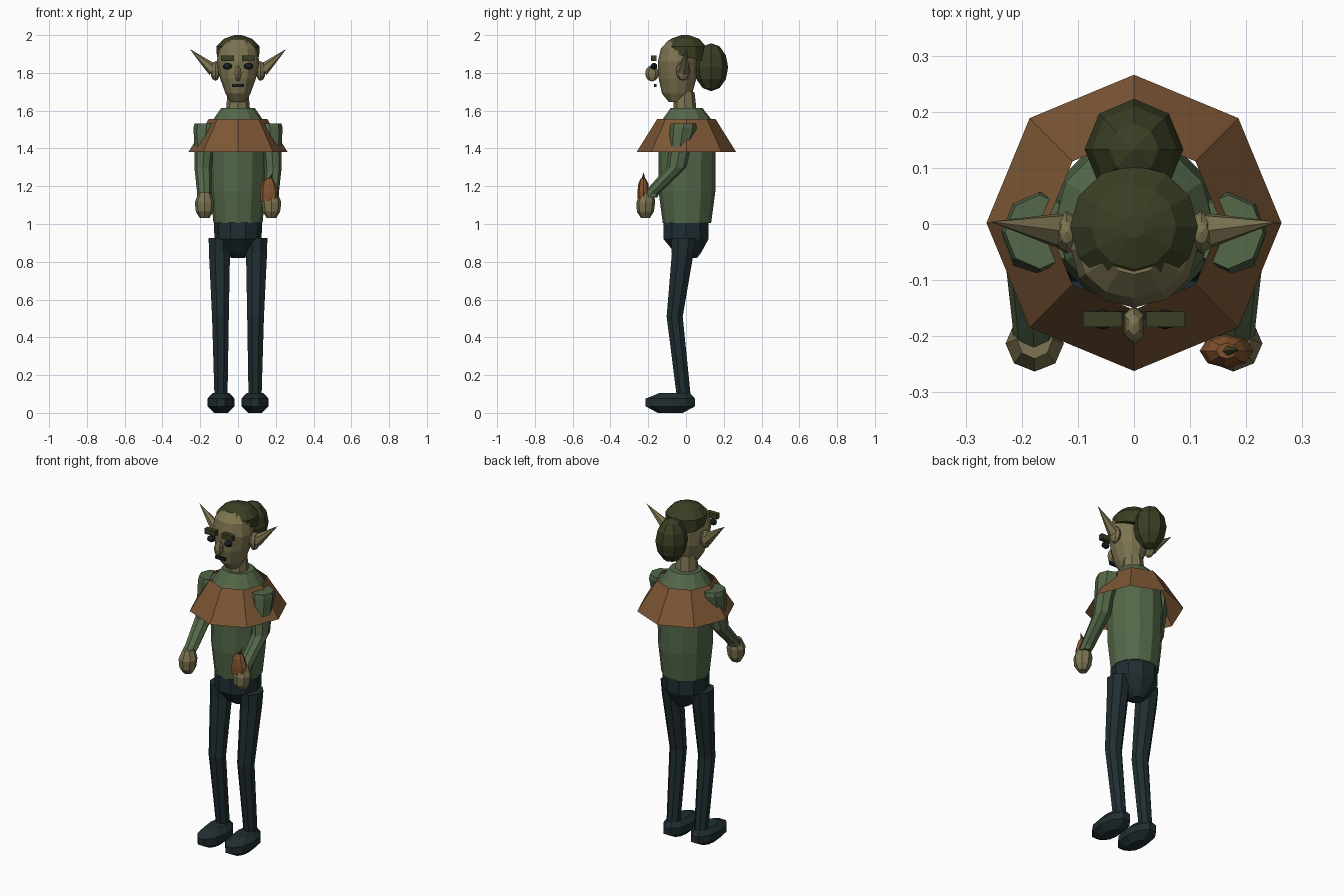
import bpy, bmesh, math
from mathutils import Vector

if "Cube" in bpy.data.objects:
    bpy.data.objects.remove(bpy.data.objects["Cube"])

def material(name, col):
    m = bpy.data.materials.new(name)
    m.diffuse_color = (*col, 1)
    m.use_nodes = True
    m.node_tree.nodes["Principled BSDF"].inputs["Base Color"].default_value = m.diffuse_color
    return m

SKIN = material("skin", (.205, .175, .082))
SHIRT = material("green_cloth", (.088, .138, .066))
CAPE = material("brown_leather", (.205, .095, .036))
PANTS = material("dark_blue_cloth", (.0144, .027, .032))
HAIR = material("dark_olive_hair", (.043, .049, .017))
DARK = material("near_black", (.009, .013, .018))
FLASK = material("orange_brown", (.22, .085, .028))

def finish(name, bm, mat):
    bmesh.ops.recalc_face_normals(bm, faces=bm.faces)
    me = bpy.data.meshes.new(name)
    bm.to_mesh(me)
    bm.free()
    me.materials.append(mat)
    ob = bpy.data.objects.new(name, me)
    bpy.context.collection.objects.link(ob)
    return ob

def loft(name, rows, mat, n=8, phase=0.0, caps=True):
    """Skin horizontal oval rings given as (x, y, z, rx, ry)."""
    bm = bmesh.new()
    rings = []
    for x, y, z, rx, ry in rows:
        rings.append([bm.verts.new((x + rx * math.cos(phase + math.tau * i / n),
                                    y + ry * math.sin(phase + math.tau * i / n), z))
                      for i in range(n)])
    for a, b in zip(rings, rings[1:]):
        for i in range(n):
            j = (i + 1) % n
            bm.faces.new((a[i], a[j], b[j], b[i]))
    if caps:
        bm.faces.new(rings[0])
        bm.faces.new(rings[-1])
    return finish(name, bm, mat)

def ball(name, c, r, mat, n=8, rings=6):
    bm = bmesh.new()
    bmesh.ops.create_uvsphere(bm, u_segments=n, v_segments=rings, radius=1)
    for v in bm.verts:
        v.co = Vector(c) + Vector(v.co[i] * r[i] for i in range(3))
    return finish(name, bm, mat)

def box(name, c, size, mat):
    bm = bmesh.new()
    bmesh.ops.create_cube(bm, size=1)
    for v in bm.verts:
        v.co = Vector(c) + Vector(v.co[i] * size[i] for i in range(3))
    return finish(name, bm, mat)

def spike(name, base, tip, r, mat, n=6):
    base, tip = Vector(base), Vector(tip)
    d = tip - base
    bm = bmesh.new()
    bmesh.ops.create_cone(bm, cap_ends=True, segments=n, radius1=r, radius2=0, depth=d.length)
    q = d.to_track_quat('Z', 'Y')
    for v in bm.verts:
        v.co = (base + tip) / 2 + q @ v.co
    return finish(name, bm, mat)

# Torso with sloping collar
loft("torso", [(0, .005, 1.005, .13, .128), (0, .005, 1.17, .145, .15),
               (0, .005, 1.40, .152, .152), (0, .005, 1.54, .14, .14),
               (0, .003, 1.615, .088, .083)], SHIRT, 12)
# Shoulder cape, open at both ends
loft("cape", [(0, .002, 1.38, .263, .264), (0, .002, 1.555, .155, .155)],
     CAPE, 8, caps=False)
# Hips
loft("pelvis", [(0, .02, .82, .035, .04), (0, .01, .85, .075, .075),
                (0, 0, .92, .125, .125), (0, 0, 1.01, .127, .126)], PANTS, 10)
# Neck and head
loft("neck", [(0, -.005, 1.59, .065, .062), (0, -.01, 1.70, .055, .055)], SKIN, 8)
loft("head", [(0, -.045, 1.645, .038, .045), (0, -.047, 1.69, .066, .08),
              (0, -.045, 1.77, .095, .1), (0, -.045, 1.86, .113, .104),
              (0, -.045, 1.93, .1, .088), (0, -.04, 1.975, .055, .05)], SKIN, 12)
# Hair cap, with the lower rim dropping toward the back
hair = loft("hair_cap", [(0, -.005, 1.885, .112, .108), (0, -.005, 1.94, .114, .11),
                         (0, -.005, 1.98, .075, .075), (0, -.005, 2.0, .02, .02)], HAIR, 12)
for v in hair.data.vertices:
    if v.co.z < 1.9:
        v.co.z -= .25 * v.co.y
ball("hair_bun", (0, .133, 1.83), (.088, .09, .127), HAIR, 8, 6)

# Face
ball("nose", (0, -.18, 1.797), (.021, .036, .042), SKIN, 6, 6)
box("mouth", (0, -.162, 1.733), (.066, .014, .016), DARK)

for s, side in ((1, "left"), (-1, "right")):
    ball(side + "_eye", (s * .056, -.17, 1.835), (.025, .018, .018), DARK, 8, 6)
    box(side + "_eyebrow", (s * .056, -.17, 1.877), (.07, .028, .03), HAIR)
    ball(side + "_ear", (s * .12, -.015, 1.81), (.026, .038, .052), SKIN, 8, 6)
    spike(side + "_ear_tip", (s * .13, -.012, 1.815), (s * .256, .004, 1.927), .034, SKIN)
    # Bent arm with fist
    loft(side + "_arm", [(s * .185, -.19, 1.14, .033, .038), (s * .178, -.185, 1.16, .038, .042),
                         (s * .185, -.05, 1.30, .046, .053), (s * .18, -.035, 1.39, .05, .057),
                         (s * .168, -.014, 1.51, .068, .071), (s * .168, -.014, 1.533, .062, .066)],
         SHIRT, 8)
    loft(side + "_hand", [(s * .177, -.215, 1.033, .026, .024), (s * .177, -.215, 1.065, .046, .045),
                          (s * .177, -.213, 1.115, .052, .05), (s * .177, -.205, 1.168, .032, .035)],
         SKIN, 8)
    # Leg bent slightly at the knee
    loft(side + "_leg", [(s * .09, -.01, .07, .037, .04), (s * .093, -.06, .51, .048, .046),
                         (s * .098, -.018, .84, .06, .062), (s * .1, -.013, .925, .06, .072)],
         PANTS, 8, math.pi / 8)
    # Shoe
    loft(side + "_shoe", [(s * .09, -.083, .0, .035, .07), (s * .09, -.083, .035, .072, .138),
                          (s * .09, -.083, .075, .072, .138), (s * .09, -.06, .105, .045, .085)],
         PANTS, 10)

# Small flask held in one hand, with a stopper
loft("flask", [(.165, -.226, 1.12, .046, .03), (.165, -.226, 1.17, .048, .031),
               (.163, -.226, 1.215, .036, .026), (.165, -.226, 1.24, .018, .014)], FLASK, 8)
spike("flask_stem", (.165, -.226, 1.23), (.187, -.224, 1.275), .012, HAIR, 5)
